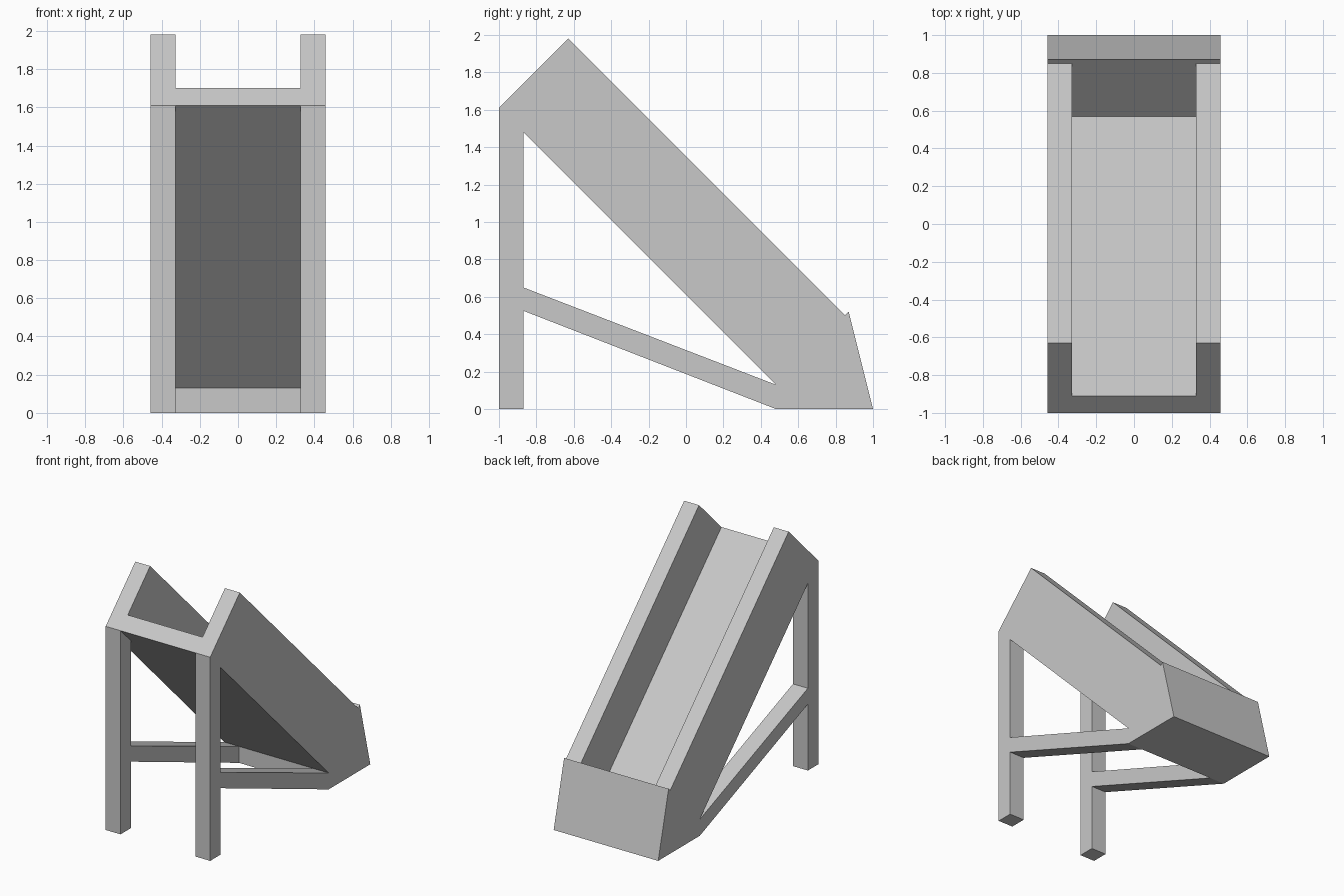
import bpy
import bmesh

cube = bpy.data.objects.get("Cube")
if cube:
    bpy.data.objects.remove(cube, do_unlink=True)

# One plain grey for everything
GREY = (0.58, 0.58, 0.58, 1.0)
grey = bpy.data.materials.new("plain_grey")
grey.use_nodes = True
grey.diffuse_color = GREY
grey.node_tree.nodes["Principled BSDF"].inputs["Base Color"].default_value = GREY

OUTER = 0.457   # half width of the whole model
INNER = 0.327   # half width of the trough


def extrude_profile(name, profile, x0, x1):
    """Extrude a (y, z) side profile from x0 to x1."""
    bm = bmesh.new()
    face = bm.faces.new([bm.verts.new((x0, y, z)) for y, z in profile])
    result = bmesh.ops.extrude_face_region(bm, geom=[face])
    moved = [v for v in result["geom"] if isinstance(v, bmesh.types.BMVert)]
    bmesh.ops.translate(bm, verts=moved, vec=(x1 - x0, 0, 0))
    bmesh.ops.recalc_face_normals(bm, faces=bm.faces)
    mesh = bpy.data.meshes.new(name)
    bm.to_mesh(mesh)
    bm.free()
    mesh.materials.append(grey)
    obj = bpy.data.objects.new(name, mesh)
    bpy.context.collection.objects.link(obj)
    return obj


# Shared corners of the side profile
top_front = (-1.0, 1.61)
leg_back = (-0.87, 1.48)
block_front = (0.48, 0.13)

# Parts that come in left and right pairs
side_parts = {
    "side_rail": [top_front, (-0.63, 1.98), (0.85, 0.50), block_front],
    "front_leg": [(-1.0, 0), (-0.87, 0), leg_back, top_front],
    "brace": [(-0.87, 0.525), (0.48, 0), block_front, (-0.87, 0.65)],
}
for name, profile in side_parts.items():
    extrude_profile("left_" + name, profile, INNER, OUTER)
    extrude_profile("right_" + name, profile, -OUTER, -INNER)

# Sloping trough floor between the rails
extrude_profile("trough_floor",
                [top_front, (-0.91, 1.70), (0.57, 0.22), block_front],
                -INNER, INNER)

# Full-width end block that closes the trough at the ground
extrude_profile("end_block",
                [(0.48, 0), (1.0, 0), (0.87, 0.52), block_front],
                -OUTER, OUTER)
